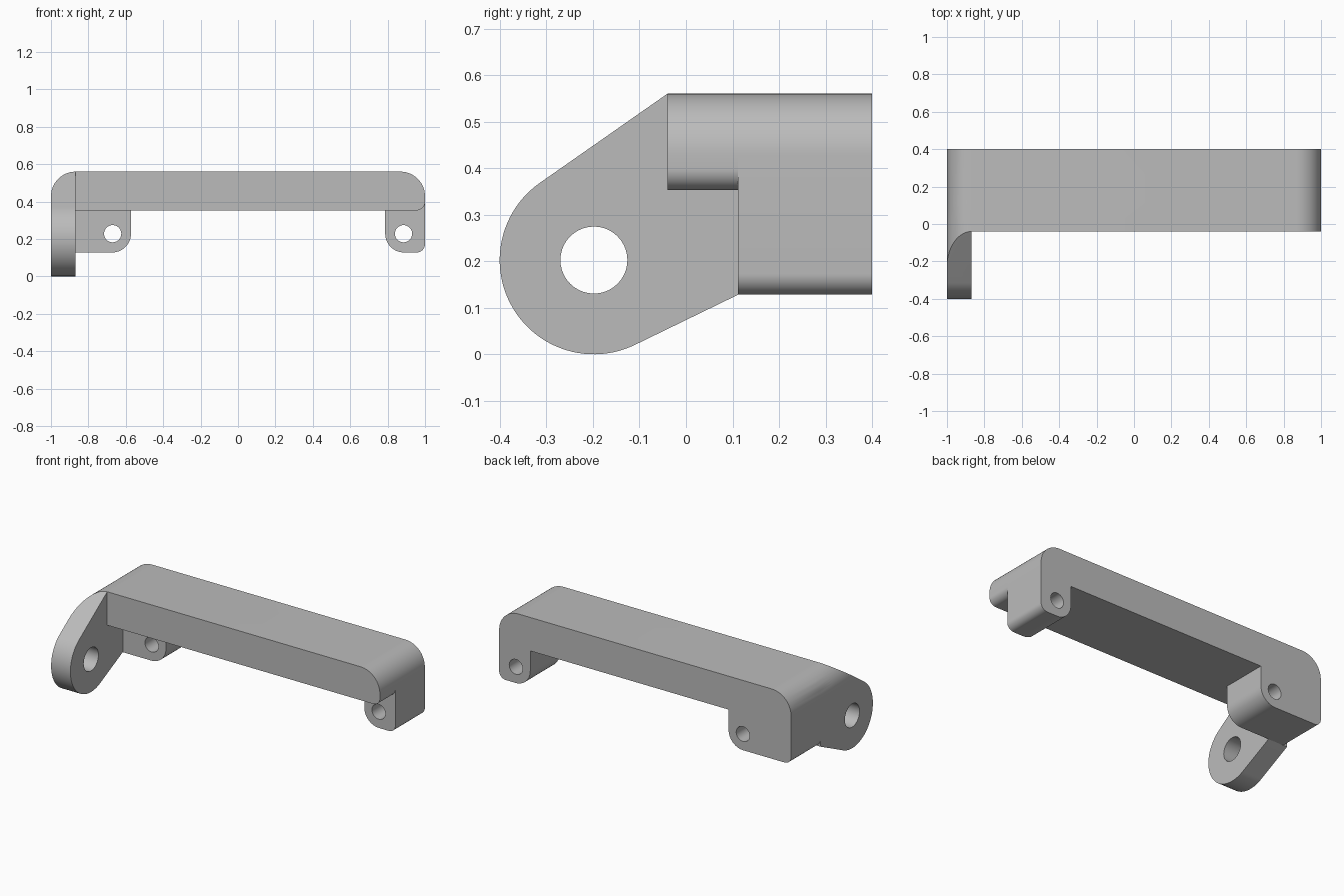
import bpy, bmesh, math
from mathutils import Vector

cube = bpy.data.objects.get("Cube")
if cube:
    bpy.data.objects.remove(cube, do_unlink=True)

mat = bpy.data.materials.new("light grey")
mat.use_nodes = True
GREY = (0.5, 0.5, 0.5, 1)
mat.diffuse_color = GREY
mat.node_tree.nodes["Principled BSDF"].inputs["Base Color"].default_value = GREY

TOP, UNDER, FOOT = 0.56, 0.353, 0.128
FRONT, STEP, BACK = -0.04, 0.112, 0.4
LUG_IN, ROUND, SMALL = -0.868, 0.132, 0.045


def rounded(corners, segs=14):
    """Outline from (u, v, radius) corners, all right angles."""
    out = []
    for i, (u, v, r) in enumerate(corners):
        p = Vector((u, v))
        if r == 0:
            out.append(p)
            continue
        a = (Vector(corners[i - 1][:2]) - p).normalized() * r
        b = (Vector(corners[(i + 1) % len(corners)][:2]) - p).normalized() * r
        for k in range(segs + 1):
            t = math.pi / 2 * k / segs
            out.append(p + a * (1 - math.sin(t)) + b * (1 - math.cos(t)))
    return out


def arc(centre, r, start, end, segs):
    return [Vector((centre[0] + r * math.cos(start + (end - start) * k / segs),
                    centre[1] + r * math.sin(start + (end - start) * k / segs)))
            for k in range(segs + 1)]


def prism(name, outline, axis, lo, hi):
    """Extrude an outline along x (outline in y, z) or y (outline in x, z)."""
    def place(p, w):
        return (w, p[0], p[1]) if axis == "x" else (p[0], w, p[1])
    bm = bmesh.new()
    face = bm.faces.new([bm.verts.new(place(p, lo)) for p in outline])
    ext = bmesh.ops.extrude_face_region(bm, geom=[face])
    shift = Vector((hi - lo, 0, 0) if axis == "x" else (0, hi - lo, 0))
    bmesh.ops.translate(bm, vec=shift, verts=[e for e in ext["geom"] if isinstance(e, bmesh.types.BMVert)])
    bmesh.ops.recalc_face_normals(bm, faces=bm.faces)
    mesh = bpy.data.meshes.new(name)
    bm.to_mesh(mesh)
    bm.free()
    mesh.materials.append(mat)
    obj = bpy.data.objects.new(name, mesh)
    bpy.context.collection.objects.link(obj)
    return obj


def combine(obj, other, operation):
    mod = obj.modifiers.new("combine", "BOOLEAN")
    mod.operation, mod.solver, mod.object = operation, "EXACT", other
    bpy.context.view_layer.objects.active = obj
    bpy.ops.object.modifier_apply(modifier=mod.name)
    bpy.data.objects.remove(other, do_unlink=True)


def hole(obj, centre, r, axis, lo, hi):
    ring = arc(centre, r, 0, 2 * math.pi, 40)[:-1]
    cutter = prism("hole_cutter", ring, axis, lo, hi)
    cutter.hide_render = True
    combine(obj, cutter, "DIFFERENCE")


# Rear bridge with its two feet
body = prism("handle_body", rounded([
    (-1, TOP, ROUND), (1, TOP, ROUND), (1, FOOT, SMALL), (0.787, FOOT, 0.1),
    (0.787, UNDER, 0), (-0.572, UNDER, 0), (-0.572, FOOT, 0.1), (-1, FOOT, SMALL)]),
    "y", STEP, BACK)

# Front overhang of the bar
overhang = prism("front_overhang", rounded([
    (-1, TOP, ROUND), (1, TOP, ROUND), (1, UNDER, SMALL), (-1, UNDER, 0)]),
    "y", FRONT, STEP)
combine(body, overhang, "UNION")

# Pivot lug: a round eye with tangent flanks, trimmed by the bar's rounded shoulder
eye, eye_r = Vector((-0.198, 0.2025)), 0.2025


def tangent(point, side):
    d = Vector(point) - eye
    return math.atan2(d.y, d.x) + side * math.acos(eye_r / d.length)


upper, lower = (FRONT, TOP), (STEP, FOOT)
flank = arc(eye, eye_r, tangent(upper, 1), tangent(lower, -1) + 2 * math.pi, 48)
lug = prism("pivot_lug", [upper] + flank + [lower, (STEP, TOP)], "x", -1, LUG_IN)
shoulder = prism("shoulder_trim", rounded([
    (-1, TOP, ROUND), (-0.5, TOP, 0), (-0.5, -0.2, 0), (-1, -0.2, 0)]), "y", -0.6, 0.6)
combine(lug, shoulder, "INTERSECT")
combine(body, lug, "UNION")

# Pivot hole and screw holes
hole(body, eye, 0.072, "x", -1.1, -0.8)
for x in (-0.67, 0.885):
    hole(body, (x, 0.228), 0.046, "y", 0, 0.5)

# Smooth curves, sharp edges
bpy.ops.object.select_all(action="DESELECT")
body.select_set(True)
bpy.context.view_layer.objects.active = body
bpy.ops.object.shade_smooth_by_angle(angle=math.radians(25))
